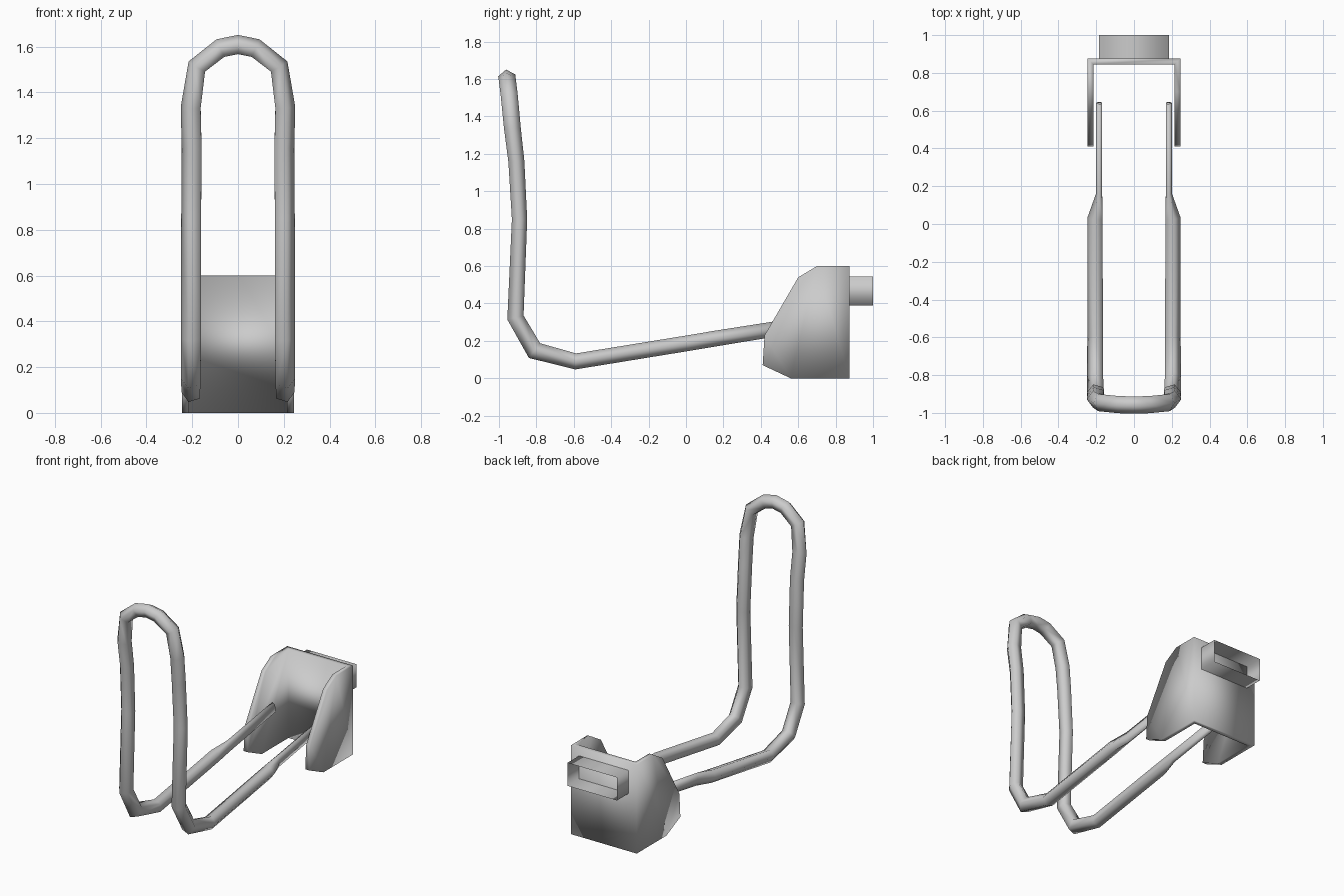
import bpy, bmesh, math
from mathutils import Vector

cube = bpy.data.objects.get("Cube")
if cube:
    bpy.data.objects.remove(cube, do_unlink=True)

steel = bpy.data.materials.new("grey_steel")
steel.use_nodes = True
GREY = (0.6, 0.6, 0.6, 1)
steel.diffuse_color = GREY
steel.node_tree.nodes["Principled BSDF"].inputs["Base Color"].default_value = GREY


def finish(bm, name):
    """Turn a bmesh into a smooth-shaded steel object."""
    for f in bm.faces:
        f.smooth = True
    mesh = bpy.data.meshes.new(name)
    bm.to_mesh(mesh)
    bm.free()
    mesh.materials.append(steel)
    obj = bpy.data.objects.new(name, mesh)
    bpy.context.collection.objects.link(obj)
    return obj


# Bracket: U-shaped sheet with two shaped cheeks, thickened inwards
HALF, BACK, TOP = 0.245, 0.875, 0.6
cheek = [(BACK, TOP), (0.7, TOP), (0.6, 0.54), (0.42, 0.23),
         (0.41, 0.07), (0.56, 0), (BACK, 0)]
bm = bmesh.new()
left = [bm.verts.new((HALF, y, z)) for y, z in cheek]
right = [bm.verts.new((-HALF, y, z)) for y, z in cheek]
bm.faces.new(left)
bm.faces.new(right[::-1])
bm.faces.new((left[0], left[-1], right[-1], right[0]))
bmesh.ops.recalc_face_normals(bm, faces=bm.faces)
bm.normal_update()
# the back face must look towards +y so that the sheet thickens inwards
back = max(bm.faces, key=lambda f: abs(f.normal.y))
if back.normal.y < 0:
    bmesh.ops.reverse_faces(bm, faces=bm.faces)
bracket = finish(bm, "bracket")
solid = bracket.modifiers.new("thickness", 'SOLIDIFY')
solid.thickness = 0.03
solid.offset = -1
solid.use_even_offset = True

# Socket: open rectangular sleeve on the back
bm = bmesh.new()
corners = [(-0.185, 0.39), (0.185, 0.39), (0.185, 0.545), (-0.185, 0.545)]
near = [bm.verts.new((x, BACK, z)) for x, z in corners]
far = [bm.verts.new((x, 1.0, z)) for x, z in corners]
for i in range(4):
    j = (i + 1) % 4
    bm.faces.new((near[i], near[j], far[j], far[i]))
finish(bm, "socket")

# Hook: five-sided bar swept along half a loop, then mirrored
# each station: centre, radius across the loop, radius along its depth
stations = [
    ((0.183, 0.64, 0.29), 0.018, 0.042),
    ((0.183, 0.16, 0.213), 0.018, 0.044),
    ((0.202, 0.03, 0.191), 0.045, 0.044),
    ((0.202, -0.59, 0.09), 0.045, 0.045),
    ((0.202, -0.81, 0.148), 0.047, 0.052),
    ((0.2, -0.912, 0.325), 0.048, 0.047),
    ((0.2, -0.89, 0.85), 0.048, 0.043),
    ((0.198, -0.907, 1.16), 0.048, 0.045),
    ((0.202, -0.928, 1.335), 0.048, 0.047),
    ((0.176, -0.945, 1.512), 0.046, 0.048),
    ((0.075, -0.955, 1.591), 0.045, 0.048),
    ((0, -0.957, 1.606), 0.045, 0.048),
]
SIDES = 5
points = [Vector(s[0]) for s in stations]
bm = bmesh.new()
across = Vector((1, 0, 0))
rings = []
for i, (_, ra, rd) in enumerate(stations):
    if i == len(stations) - 1:
        along = Vector((-1, 0, 0))
    else:
        ahead = (points[i + 1] - points[i]).normalized()
        behind = (points[i] - points[i - 1]).normalized() if i else ahead
        along = (ahead + behind).normalized()
    across = (across - along * across.dot(along)).normalized()
    depth = along.cross(across)
    ring = []
    for k in range(SIDES):
        a = math.tau * k / SIDES
        ring.append(bm.verts.new(points[i] + across * ra * math.cos(a)
                                 + depth * rd * math.sin(a)))
    rings.append(ring)
for a, b in zip(rings, rings[1:]):
    for k in range(SIDES):
        j = (k + 1) % SIDES
        bm.faces.new((a[k], a[j], b[j], b[k]))
bm.faces.new(rings[0][::-1])
hook = finish(bm, "hook_loop")
mirror = hook.modifiers.new("mirror", 'MIRROR')
mirror.use_clip = True
mirror.merge_threshold = 0.001
